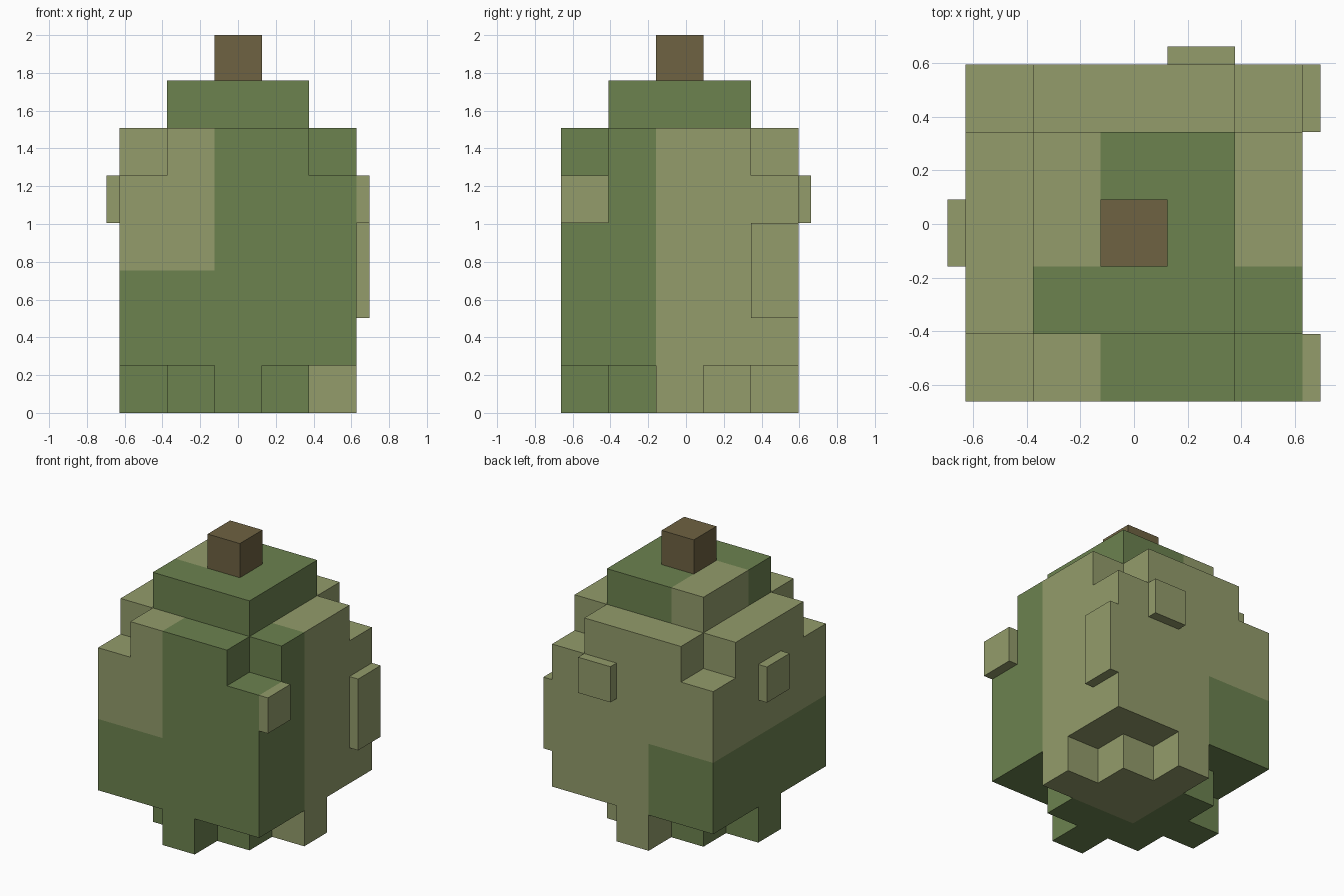
import bpy, bmesh
from mathutils import Vector

if "Cube" in bpy.data.objects:
    bpy.data.objects.remove(bpy.data.objects["Cube"])

S = 0.2513                           # block size
ORIGIN = Vector((-0.628, -0.662, 0.0))
THICK = 0.068                        # side plate thickness


def material(name, rgb):
    m = bpy.data.materials.new(name)
    m.diffuse_color = (*rgb, 1.0)
    m.use_nodes = True
    m.node_tree.nodes["Principled BSDF"].inputs["Base Color"].default_value = m.diffuse_color
    return m


GREEN = material("green", (0.150, 0.223, 0.078))
OLIVE = material("olive", (0.292, 0.332, 0.147))
BROWN = material("brown", (0.156, 0.122, 0.054))


def finish(name, bm, mats):
    bmesh.ops.recalc_face_normals(bm, faces=bm.faces)
    me = bpy.data.meshes.new(name)
    bm.to_mesh(me)
    bm.free()
    for m in mats:
        me.materials.append(m)
    ob = bpy.data.objects.new(name, me)
    bpy.context.collection.objects.link(ob)


def box(name, lo, hi, mat):
    bm = bmesh.new()
    bmesh.ops.create_cube(bm, size=1.0)
    lo, hi = Vector(lo), Vector(hi)
    for v in bm.verts:
        v.co = (lo + hi) / 2 + v.co * (hi - lo)
    finish(name, bm, [mat])


def is_olive(i, j, k):
    """Patch colour of each block."""
    if k < 3:
        return i >= 2 and j >= 2
    if k < 6:
        return i < 2 or j >= 2
    return i == 1 and j >= 2


def blocks(name, cells, solid):
    """Outer faces of a group of blocks, with flat same-colour faces merged."""
    bm = bmesh.new()
    for c in cells:
        for axis in range(3):
            for side in (0, 1):
                near = list(c)
                near[axis] += 2 * side - 1
                if tuple(near) in solid:
                    continue
                a, b = (axis + 1) % 3, (axis + 2) % 3
                ring = [(0, 0), (1, 0), (1, 1), (0, 1)]
                verts = []
                for u, w in (ring if side else ring[::-1]):
                    p = Vector(c)
                    p[axis] += side
                    p[a] += u
                    p[b] += w
                    verts.append(bm.verts.new(ORIGIN + p * S))
                bm.faces.new(verts).material_index = int(is_olive(*c))
    bmesh.ops.remove_doubles(bm, verts=bm.verts, dist=0.001)
    bmesh.ops.dissolve_limit(bm, angle_limit=0.02, verts=bm.verts,
                             edges=bm.edges, delimit={'MATERIAL'})
    finish(name, bm, [GREEN, OLIVE])


# Stepped foot (diamond layout), body without top corners, smaller cap
grid = [(i, j) for i in range(5) for j in range(5)]
foot = {(i, j, 0) for i, j in grid if abs(i - 2) + abs(j - 2) <= 2}
body = {(i, j, k) for i, j in grid for k in range(1, 6)
        if k < 5 or not (i in (0, 4) and j in (0, 4))}
cap = {(i, j, 6) for i, j in grid if 1 <= i <= 3 and 1 <= j <= 3}
solid = foot | body | cap
for name, cells in (("foot", foot), ("body", body), ("cap", cap)):
    blocks(name, sorted(cells), solid)


# Stem
def at(i, j, k):
    return ORIGIN + Vector((i, j, k)) * S


top = at(3, 3, 7)
top.z = 2.0
box("stem", at(2, 2, 7), top, BROWN)

# Raised plates on the sides
out_x, out_y = Vector((THICK, 0, 0)), Vector((0, THICK, 0))
box("left_plate", at(0, 2, 4) - out_x, at(0, 3, 5), OLIVE)
box("back_plate", at(3, 5, 4), at(4, 5, 5) + out_y, OLIVE)
box("right_front_plate", at(5, 0, 4), at(5, 1, 5) + out_x, OLIVE)
box("right_back_plate", at(5, 4, 2), at(5, 5, 4) + out_x, OLIVE)
